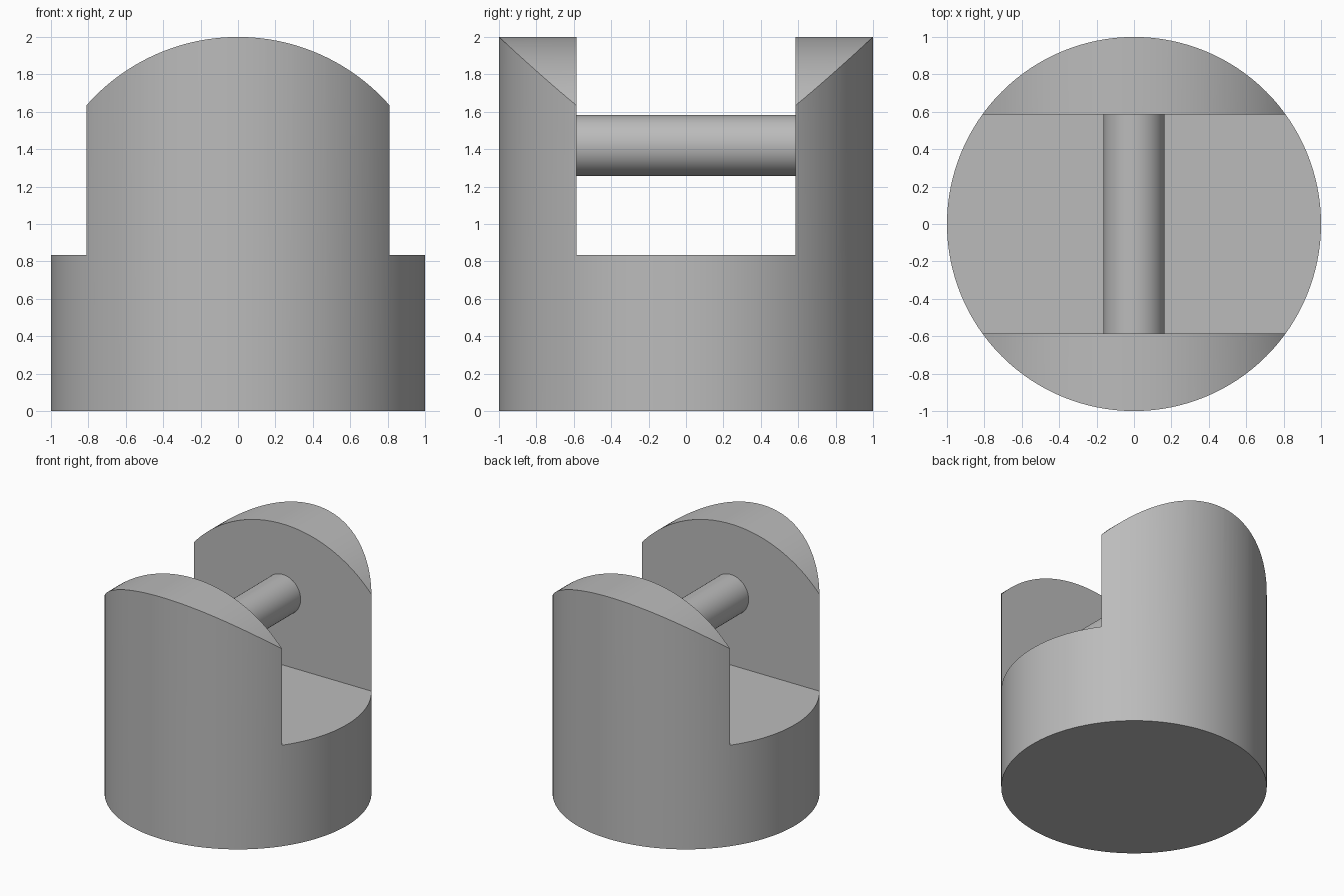
import bpy, bmesh
from math import sqrt, radians

cube = bpy.data.objects.get("Cube")
if cube:
    bpy.data.objects.remove(cube, do_unlink=True)

grey = bpy.data.materials.new("grey")
grey.use_nodes = True
colour = (0.5, 0.5, 0.5, 1)
grey.diffuse_color = colour
grey.node_tree.nodes["Principled BSDF"].inputs["Base Color"].default_value = colour

CHEEK_Y = 0.585                 # inner face of each cheek
SLOT_Z = 0.835                  # slot floor
ARCH_R, ARCH_Z = 1.081, 0.919   # crown radius and its axis height
PIN_R, PIN_Z = 0.163, 1.42


def cylinder(name, radius, depth, sides, location, rotation=(0, 0, 0)):
    bpy.ops.mesh.primitive_cylinder_add(vertices=sides, radius=radius, depth=depth,
                                        location=location, rotation=rotation)
    obj = bpy.context.object
    obj.name = name
    obj.data.materials.append(grey)
    return obj


def prism(name, profile, half_y):
    """Extrude an x-z profile along y."""
    bm = bmesh.new()
    face = bm.faces.new([bm.verts.new((x, -half_y, z)) for x, z in profile])
    new = bmesh.ops.extrude_face_region(bm, geom=[face])["geom"]
    moved = [v for v in new if isinstance(v, bmesh.types.BMVert)]
    bmesh.ops.translate(bm, verts=moved, vec=(0, 2 * half_y, 0))
    bmesh.ops.recalc_face_normals(bm, faces=bm.faces)
    mesh = bpy.data.meshes.new(name)
    bm.to_mesh(mesh)
    bm.free()
    obj = bpy.data.objects.new(name, mesh)
    bpy.context.collection.objects.link(obj)
    obj.hide_render = True
    return obj


def carve(obj, cutter, operation):
    """Apply a boolean and discard the cutter."""
    mod = obj.modifiers.new(operation.title(), "BOOLEAN")
    mod.operation, mod.object, mod.solver = operation, cutter, "EXACT"
    bpy.context.view_layer.objects.active = obj
    bpy.ops.object.modifier_apply(modifier=mod.name)
    bpy.data.objects.remove(cutter, do_unlink=True)


def smooth(obj):
    bpy.ops.object.select_all(action="DESELECT")
    obj.select_set(True)
    bpy.context.view_layer.objects.active = obj
    bpy.ops.object.shade_smooth_by_angle(angle=radians(25))


# Round body with an arched crown and a slot across it, leaving two cheeks
body = cylinder("clevis_body", 1, 2.2, 128, (0, 0, 1.1))
xs = [1.04 * (1 - i / 40) for i in range(81)]
arch = [(x, ARCH_Z + sqrt(ARCH_R ** 2 - x * x)) for x in xs]
carve(body, prism("crown_cutter", arch + [(-1.04, -0.5), (1.04, -0.5)], 1.2), "INTERSECT")
slot = [(-1.2, SLOT_Z), (1.2, SLOT_Z), (1.2, 2.5), (-1.2, 2.5)]
carve(body, prism("slot_cutter", slot, CHEEK_Y), "DIFFERENCE")
smooth(body)

# Cross pin between the cheeks
pin = cylinder("cross_pin", PIN_R, 2 * CHEEK_Y, 64, (0, 0, PIN_Z), (radians(90), 0, 0))
smooth(pin)
